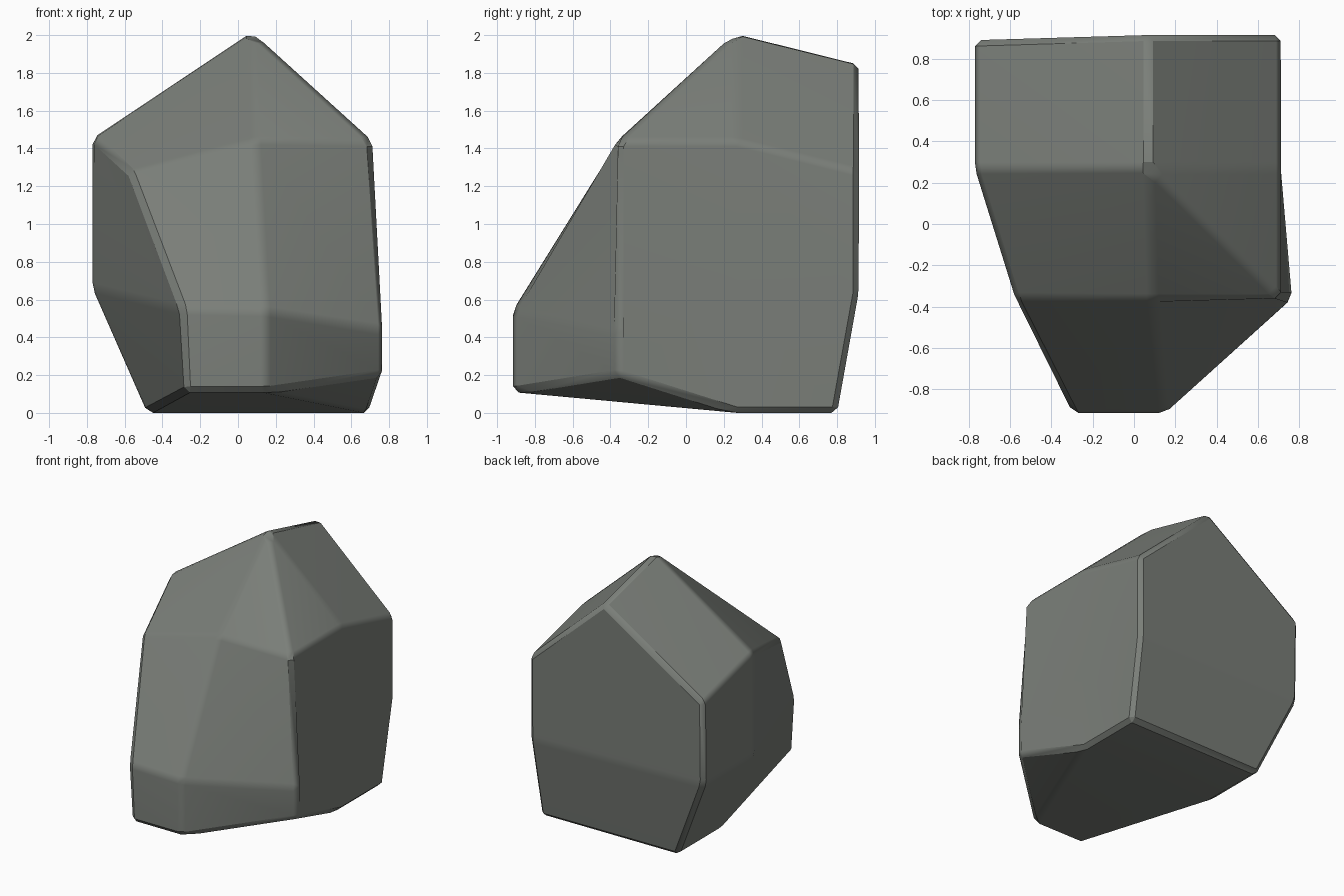
import bpy, bmesh, math

if "Cube" in bpy.data.objects:
    bpy.data.objects.remove(bpy.data.objects["Cube"])

# Chiselled boulder: a lofted back half plus a tapering faceted nose
bm = bmesh.new()
V = bm.verts.new
F = bm.faces.new

# Seven-sided rings (x, z): top, right top, right low, bottom right, bottom left, left low, left top
mid_profile = [(.07, 2.02), (.71, 1.44), (.71, .64), (.695, 0), (-.48, 0), (-.77, .66), (-.77, 1.46)]
back_y = [.915, .915, .915, .80, .79, .88, .89]
mid = [V((x, .27, z)) for x, z in mid_profile]
# the back ring repeats the middle one, with the upper three corners lowered
back = [V((x, y, z - (.16 if z > 1 else 0))) for (x, z), y in zip(mid_profile, back_y)]
for i in range(7):
    j = (i + 1) % 7
    F((mid[i], mid[j], back[j], back[i]))
top, rt, rl, br, bl, ll, lt = mid
F([back[i] for i in (0, 1, 2, 5, 6)])
F([back[i] for i in (2, 3, 4, 5)])

# Shoulder corners
sy = -.36
s_left, s_mid, s_right = V((-.58, sy, 1.28)), V((.09, sy, 1.445)), V((.71, sy, 1.44))
hip, foot = V((.765, sy, .44)), V((.765, sy, .20))

# Small front facet
f_lt, f_rt, f_rb, f_lb = [V((x, -.915, z)) for x, z in ((-.30, .55), (.15, .54), (.15, .11), (-.28, .11))]

for face in (
    (top, lt, s_left, s_mid), (top, s_mid, s_right), (top, s_right, rt),   # crown
    (s_mid, s_left, f_lt, f_rt), (s_mid, f_rt, hip, s_right),              # front slopes
    (f_lt, f_lb, f_rb, f_rt), (f_rt, f_rb, foot, hip),                     # front base
    (lt, ll, f_lt, s_left), (ll, bl, f_lb, f_lt),                          # left side
    (rt, s_right, hip, foot, br, rl),                                      # right side
    (bl, br, f_rb, f_lb), (br, foot, f_rb),                                # underside
):
    F(face)
bmesh.ops.recalc_face_normals(bm, faces=bm.faces)

# Narrow chamfer along the creases
edges = [e for e in bm.edges if e.calc_face_angle(0) > math.radians(8)]
bmesh.ops.bevel(bm, geom=edges, offset=.03, offset_type='OFFSET', segments=1,
                profile=.5, affect='EDGES', clamp_overlap=True)
bmesh.ops.recalc_face_normals(bm, faces=bm.faces)

mesh = bpy.data.meshes.new("boulder")
bm.to_mesh(mesh)
bm.free()
rock = bpy.data.objects.new("boulder", mesh)
bpy.context.collection.objects.link(rock)

# Stone colour
stone = bpy.data.materials.new("grey stone")
stone.diffuse_color = (.195, .21, .19, 1)
stone.use_nodes = True
stone.node_tree.nodes["Principled BSDF"].inputs["Base Color"].default_value = stone.diffuse_color
mesh.materials.append(stone)

# Soft shallow creases, crisp steep ones
bpy.context.view_layer.objects.active = rock
rock.select_set(True)
bpy.ops.object.shade_smooth_by_angle(angle=math.radians(30))
wn = rock.modifiers.new("flat facets", 'WEIGHTED_NORMAL')
wn.keep_sharp = True
